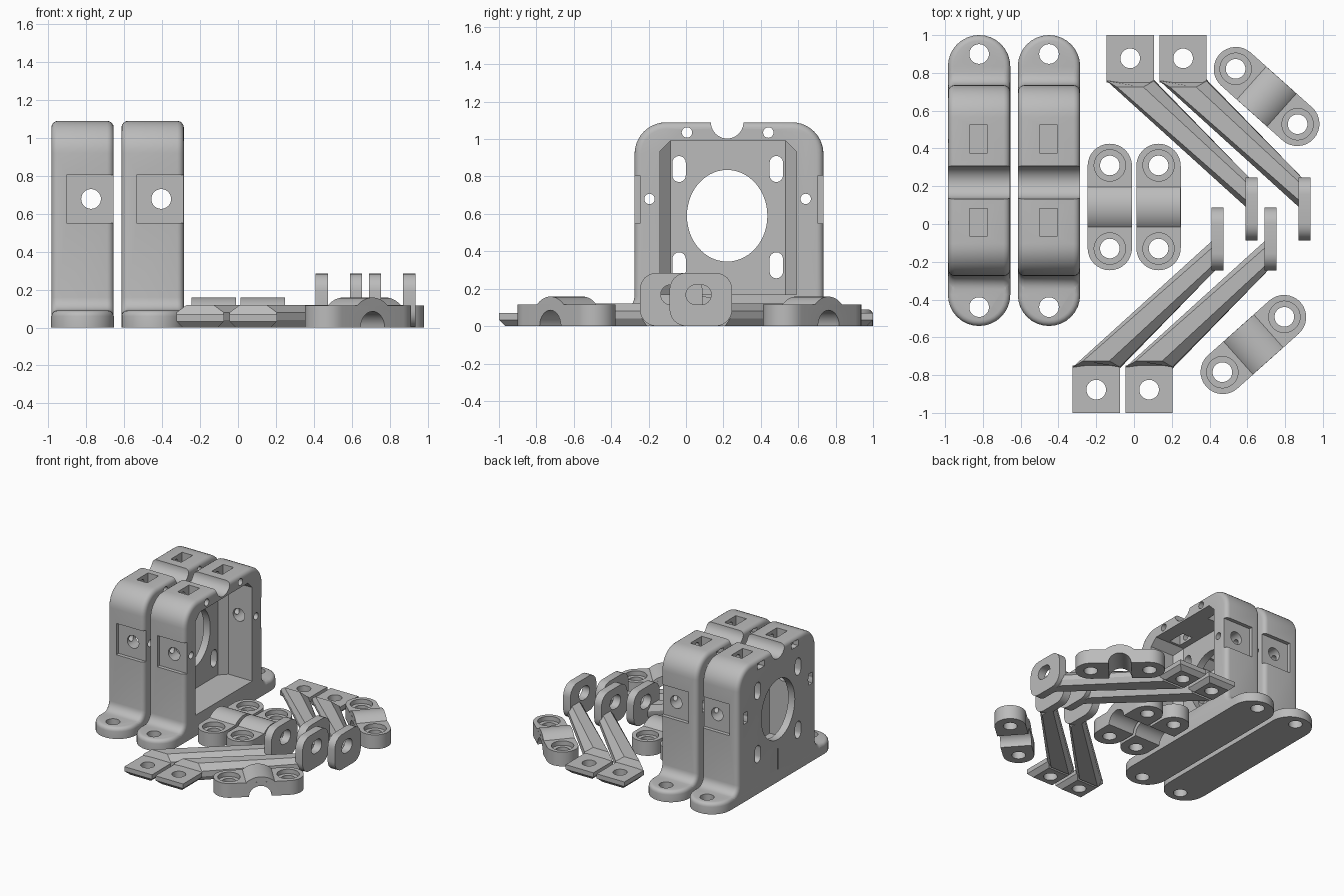
import bpy, bmesh
from math import sin, cos, pi, radians, atan2
from mathutils import Matrix

if "Cube" in bpy.data.objects:
    bpy.data.objects.remove(bpy.data.objects["Cube"])

grey = bpy.data.materials.new("plain_grey")
grey.use_nodes = True
grey.diffuse_color = (0.5, 0.5, 0.5, 1)
grey.node_tree.nodes["Principled BSDF"].inputs["Base Color"].default_value = (0.5, 0.5, 0.5, 1)


# ---- outlines ----
def arc(cx, cy, r, a0, a1, n=10):
    return [(cx + r * cos(radians(a0 + (a1 - a0) * i / n)),
             cy + r * sin(radians(a0 + (a1 - a0) * i / n))) for i in range(n + 1)]


def circle(cx, cy, r, ry=None, n=40):
    return [(cx + r * cos(2 * pi * i / n), cy + (ry or r) * sin(2 * pi * i / n)) for i in range(n)]


def rect(x0, x1, y0, y1):
    return [(x0, y0), (x1, y0), (x1, y1), (x0, y1)]


def tall_slot(cx, y0, y1, r, n=16):
    return arc(cx, y1 - r, r, 0, 180, n) + arc(cx, y0 + r, r, 180, 360, n)


def wide_slot(x0, x1, cy, r):
    return [(x, y) for y, x in tall_slot(cy, x0, x1, r)]


# ---- solids ----
def finish(bm, name):
    bmesh.ops.recalc_face_normals(bm, faces=bm.faces)
    mesh = bpy.data.meshes.new(name)
    bm.to_mesh(mesh)
    bm.free()
    mesh.materials.append(grey)
    ob = bpy.data.objects.new(name, mesh)
    bpy.context.collection.objects.link(ob)
    return ob


def prism(name, pts, lo, hi, axis, rule=None, size=0.03, segs=1):
    """Extrude an outline along an axis; bevel the edges whose ends fit the rule."""
    place = {"x": lambda u, v, t: (t, u, v),
             "y": lambda u, v, t: (u, t, v),
             "z": lambda u, v, t: (u, v, t)}[axis]
    bm = bmesh.new()
    a = [bm.verts.new(place(u, v, lo)) for u, v in pts]
    b = [bm.verts.new(place(u, v, hi)) for u, v in pts]
    bm.faces.new(a)
    bm.faces.new(b)
    for i in range(len(a)):
        j = (i + 1) % len(a)
        bm.faces.new((a[i], a[j], b[j], b[i]))
    bmesh.ops.recalc_face_normals(bm, faces=bm.faces)
    if rule:
        edges = [e for e in bm.edges if rule(e.verts[0].co, e.verts[1].co)]
        bmesh.ops.bevel(bm, geom=edges, offset=size, segments=segs, profile=0.5, affect="EDGES")
    return finish(bm, name)


def combine(ob, other, op="DIFFERENCE"):
    mod = ob.modifiers.new("cut", "BOOLEAN")
    mod.operation, mod.solver, mod.object = op, "EXACT", other
    bpy.context.view_layer.objects.active = ob
    bpy.ops.object.modifier_apply(modifier=mod.name)
    bpy.data.objects.remove(other)


def cut(ob, pts, lo, hi, axis):
    combine(ob, prism("cutter", pts, lo, hi, axis))


def smooth(ob):
    bpy.ops.object.select_all(action="DESELECT")
    ob.select_set(True)
    bpy.context.view_layer.objects.active = ob
    bpy.ops.object.shade_smooth_by_angle(angle=radians(30))


def copy(ob, name, x, y, turn=0):
    new = bpy.data.objects.new(name, ob.data)
    new.location = (x, y, 0)
    new.rotation_euler.z = turn
    bpy.context.collection.objects.link(new)


# ---- motor bracket: long rounded base, tall housing, open on +x ----
W, MID, HALF = 0.165, 0.23, 0.505
left = MID - HALF
right = MID + HALF
bracket = prism("bracket_left", tall_slot(0, -0.54, 1.0, W), 0, 0.09, "z",
                lambda a, b: min(a.z, b.z) > 0.08, 0.03, 4)
side = arc(left - 0.07, 0.16, 0.07, -90, 0, 6) + arc(left + 0.17, 0.92, 0.17, 180, 90)
outline = [(left - 0.07, 0.02)] + side
outline += [(2 * MID - y, z) for y, z in reversed(outline)]
housing = prism("housing", outline, -W + 0.0005, W - 0.0005, "x",
                lambda a, b: abs(a.x - b.x) < 0.001 and max(a.z, b.z) > 0.05, 0.035, 4)
combine(bracket, housing, "UNION")

# Pocket with chamfered upper and inner corners
p0, p1, floor = -0.14, 0.59, -W + 0.06
pocket = prism("cutter", rect(p0, p1, 0.17, 0.99), floor, W + 0.1, "x",
               lambda a, b: (abs(a.x - b.x) > 0.1 and a.z > 0.9)
               or (abs(a.z - b.z) > 0.1 and a.x < 0), 0.057)
combine(bracket, pocket)

# Motor opening, fixing slots and cable groove
cut(bracket, circle(0.22, 0.59, 0.215, 0.245, 56), -0.3, 0.1, "x")
for y in (-0.037, 0.483):
    for z in (0.325, 0.84):
        cut(bracket, tall_slot(y, z - 0.07, z + 0.07, 0.036, 8), -0.3, 0.1, "x")
cut(bracket, circle(0.22, 1.09, 0.087), -0.3, 0.3, "x")
cut(bracket, rect(0.215, 0.23, 0.1, 0.27), -0.3, -W + 0.02, "x")

# Small screw holes with nut recesses on the closed side
for y, z, a, b in ((0.005, 1.035, 0.045, 0.025), (0.44, 1.035, 0.045, 0.025),
                   (-0.195, 0.68, 0.025, 0.045), (0.64, 0.68, 0.025, 0.045)):
    cut(bracket, circle(y, z, 0.028, n=20), -0.3, 0.3, "x")
    cut(bracket, rect(y - a, y + a, z - b, z + b), -0.3, -W + 0.05, "x")

# Side recesses with holes, top windows, base holes
for lo, hi, deep in ((left - 0.1, left + 0.03, p0 + 0.1), (right - 0.03, right + 0.1, p1 - 0.1)):
    cut(bracket, rect(-0.085, W + 0.1, 0.55, 0.805), lo, hi, "y")
    cut(bracket, circle(0.045, 0.678, 0.052), min(lo, deep), max(hi, deep), "y")
for y in (0.01, 0.45):
    cut(bracket, rect(-0.05, 0.045, y - 0.073, y + 0.073), 0.9, 1.2, "z")
for y in (-0.44, 0.9):
    cut(bracket, circle(0, y, 0.052), -0.1, 0.2, "z")
smooth(bracket)
bracket.location.x = -0.82
copy(bracket, "bracket_right", -0.45, 0)

# ---- pipe clamp: rounded bar with an arched middle ----
clamp = prism("clamp_1", tall_slot(0, -0.335, 0.335, 0.1175), 0, 0.116, "z")
arch = prism("arch", arc(0, 0, 0.158, 20, 160, 24), -0.117, 0.117, "x")
combine(clamp, arch, "UNION")
cut(clamp, circle(0, 0, 0.085), -0.3, 0.3, "x")
for y in (-0.22, 0.22):
    cut(clamp, circle(0, y, 0.052), -0.1, 0.3, "z")
    cut(clamp, circle(0, y, 0.083), 0.08, 0.15, "z")
smooth(clamp)
clamp.location = (-0.128, 0.09, 0)
copy(clamp, "clamp_2", 0.13, 0.09)
slant = atan2(0.325, 0.29)
copy(clamp, "clamp_3", 0.702, 0.675, slant)
copy(clamp, "clamp_4", 0.632, -0.638, -slant)


# ---- arm: flat foot, chamfered slanting beam, upright end plate ----
def beam():
    section = [(0, 0.04), (0, 0.08), (0.22, 0.12), (0.78, 0.12),
               (1, 0.08), (1, 0.04), (0.85, 0), (0.15, 0)]
    bm = bmesh.new()
    a = [bm.verts.new((-0.144 + 0.248 * s, 0.765 - max(0, z - 0.07) * 0.8, z)) for s, z in section]
    b = [bm.verts.new((0.62, 0.065 + 0.17 * s, z)) for s, z in section]
    bm.faces.new(a)
    bm.faces.new(b)
    for i in range(8):
        j = (i + 1) % 8
        bm.faces.new((a[i], a[j], b[j], b[i]))
    return finish(bm, "beam")


def make_arm(name):
    arm = prism(name, rect(-0.145, 0.105, 0.75, 1.0), 0, 0.07, "z",
                lambda a, b: max(a.z, b.z) < 0.01, 0.033)
    combine(arm, beam(), "UNION")
    plate = prism("end_plate", rect(-0.088, 0.247, 0, 0.285), 0.59, 0.655, "x",
                  lambda a, b: abs(a.x - b.x) > 0.01, 0.09, 6)
    combine(arm, plate, "UNION")
    cut(arm, circle(-0.02, 0.877, 0.052), -0.1, 0.2, "z")
    cut(arm, wide_slot(0.0, 0.135, 0.168, 0.053), 0.5, 0.8, "x")
    return arm


back_arm = make_arm("back_arm_left")
front_arm = make_arm("front_arm_left")
front_arm.data.transform(Matrix.Scale(-1, 4, (0, 1, 0)))
front_arm.data.flip_normals()
for ob in (back_arm, front_arm):
    smooth(ob)
front_arm.location.x = -0.18
copy(back_arm, "back_arm_right", 0.28, 0)
copy(front_arm, "front_arm_right", 0.1, 0)
